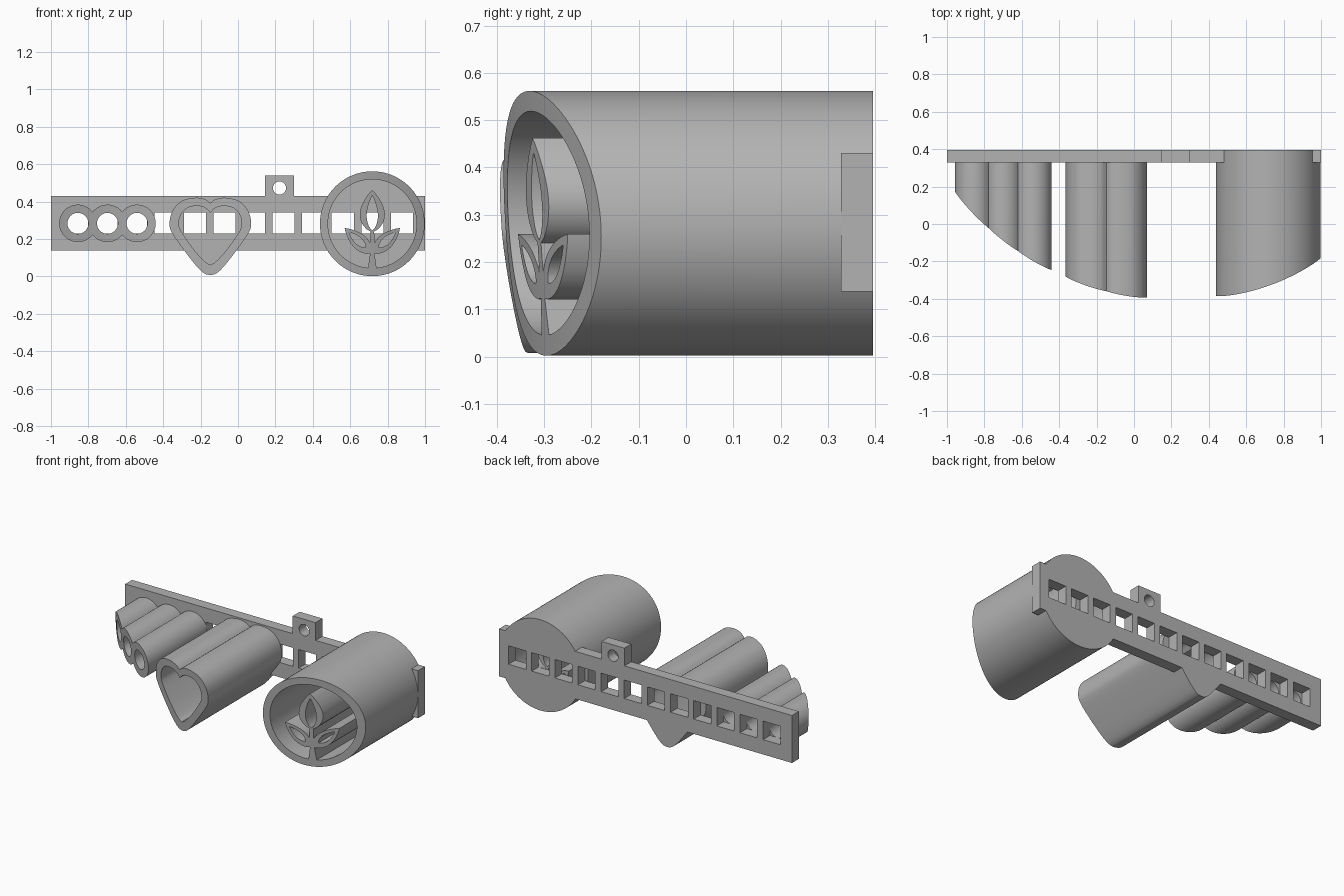
import bpy, bmesh
from math import sin, cos, pi
from mathutils import Vector

if "Cube" in bpy.data.objects:
    bpy.data.objects.remove(bpy.data.objects["Cube"])

BACK, FACE, FRONT = 0.395, 0.328, -0.6   # depths: plate back, plate face, rough tube end
MID = 0.284                              # height of the bar centre line
PITCH = 0.158

grey = bpy.data.materials.new("plain grey")
grey.use_nodes = True
grey.diffuse_color = (0.45, 0.45, 0.45, 1)
grey.node_tree.nodes["Principled BSDF"].inputs["Base Color"].default_value = (0.45, 0.45, 0.45, 1)


def prism(name, outline, y0, y1):
    """Extrude an (x, z) outline from y0 to y1."""
    bm = bmesh.new()
    face = bm.faces.new([bm.verts.new((x, y0, z)) for x, z in outline])
    out = bmesh.ops.extrude_face_region(bm, geom=[face])
    moved = [v for v in out["geom"] if isinstance(v, bmesh.types.BMVert)]
    bmesh.ops.translate(bm, verts=moved, vec=(0, y1 - y0, 0))
    bmesh.ops.recalc_face_normals(bm, faces=bm.faces)
    mesh = bpy.data.meshes.new(name)
    bm.to_mesh(mesh)
    bm.free()
    mesh.materials.append(grey)
    obj = bpy.data.objects.new(name, mesh)
    bpy.context.collection.objects.link(obj)
    return obj


def combine(obj, other, operation, keep=False):
    """Apply a boolean, then drop the helper."""
    mod = obj.modifiers.new("bool", "BOOLEAN")
    mod.operation, mod.solver, mod.object = operation, "EXACT", other
    bpy.context.view_layer.objects.active = obj
    bpy.ops.object.modifier_apply(modifier=mod.name)
    if not keep:
        bpy.data.objects.remove(other)


def rect(x, z, w, h):
    return [(x - w / 2, z - h / 2), (x + w / 2, z - h / 2), (x + w / 2, z + h / 2), (x - w / 2, z + h / 2)]


def circle(x, z, r, n=64):
    return [(x + r * cos(2 * pi * i / n), z + r * sin(2 * pi * i / n)) for i in range(n)]


def smooth(pts, steps=6):
    """Smooth open curve through the points."""
    p = [Vector(q) for q in pts]
    p = [2 * p[0] - p[1]] + p + [2 * p[-1] - p[-2]]
    out = []
    for a, b, c, d in zip(p, p[1:], p[2:], p[3:]):
        for i in range(steps):
            t = i / steps
            out.append(0.5 * (2 * b + (c - a) * t + (2 * a - 5 * b + 4 * c - d) * t ** 2
                              + (3 * b - a - 3 * c + d) * t ** 3))
    return out + [p[-2]]


def heart(half, x=-0.148):
    side = smooth(half)
    return [(x + q.x, q.y) for q in side] + [(x - q.x, q.y) for q in side[-2:0:-1]]


def leaf(base, tip, width, n=14):
    """Pointed oval from base to tip, fuller near the base."""
    a, b = Vector(base), Vector(tip)
    d = b - a
    side = Vector((-d.y, d.x)).normalized() * width
    ts = [i / n for i in range(n + 1)]
    left = [a + d * t + side * sin(pi * t ** 0.8) ** 0.85 if 0 < t < 1 else a + d * t for t in ts]
    right = [a + d * t - side * sin(pi * t ** 0.8) ** 0.85 for t in ts[1:-1]]
    return [tuple(q) for q in left + right[::-1]]


HEART_OUT = heart([(0, .393), (.03, .413), (.08, .421), (.15, .405), (.2, .355), (.218, .285),
                   (.2, .225), (.11, .1), (.057, .037), (.025, .013), (0, .008)])
HEART_IN = heart([(0, .34), (.03, .368), (.075, .377), (.125, .365), (.157, .33), (.168, .285),
                  (.155, .24), (.085, .14), (.03, .08), (0, .062)])
RING_X, RING_Z, RING_R = 0.718, 0.282, 0.28
RING_OUT = circle(RING_X, RING_Z, RING_R, 128)
RING_IN = circle(RING_X, RING_Z, 0.237, 128)

# Back plate: bar, hanging tab, and closed ends of the ring and heart tubes
plate = prism("back_plate", rect(0, MID, 2, 0.293), BACK, FACE)
for outline in (RING_OUT, HEART_OUT, rect(0.222, 0.48, 0.156, 0.12)):
    combine(plate, prism("helper", outline, BACK, FACE), "UNION")
combine(plate, prism("helper", circle(0.222, 0.473, 0.035, 32), 0.5, 0.2), "DIFFERENCE")
for i in range(12):
    window = rect(0.876 - i * PITCH, MID + 0.002, 0.118, 0.114)
    combine(plate, prism("helper", window, 0.5, 0.2), "DIFFERENCE")

# Large leaning drum that shapes all the front ends
drum = prism("front_trim_drum", circle(0, 0, 1.5, 360), -1.5, 1.5)
drum.rotation_euler = (pi / 2 + 0.064, 0, 0)
drum.location = (0.22, 1.5 - 0.377, 0)
drum.hide_render = True
bpy.context.view_layer.update()

# Ring tube and heart tube
ring = prism("ring_tube", RING_OUT, FACE, FRONT)
combine(ring, prism("helper", RING_IN, 0.5, FRONT - 0.1), "DIFFERENCE")
heart_tube = prism("heart_tube", HEART_OUT, FACE, FRONT)
combine(heart_tube, prism("helper", HEART_IN, 0.5, FRONT - 0.1), "DIFFERENCE")

# Three joined small tubes
centres = [-0.856 + i * PITCH for i in range(3)]
tubes = prism("triple_tube", circle(centres[0], MID, 0.1), FACE, FRONT)
for x in centres[1:]:
    combine(tubes, prism("helper", circle(x, MID, 0.1), FACE, FRONT), "UNION")
for x in centres:
    combine(tubes, prism("helper", circle(x, MID, 0.056), 0.5, FRONT - 0.1), "DIFFERENCE")

# Flower inside the ring: stem, bud, two leaves, each with a slit
c = RING_X
flower = prism("flower", [(c - .024, .035), (c + .024, .035), (c + .012, .12), (c + .01, .26),
                          (c - .01, .26), (c - .012, .12)], FACE, FRONT)
combine(flower, prism("helper", leaf((c, .235), (c, .462), .067), FACE, FRONT), "UNION")
for s in (-1, 1):
    combine(flower, prism("helper", leaf((c + s * .004, .125), (c + s * .148, .259), .042), FACE, FRONT), "UNION")
combine(flower, prism("helper", leaf((c, .246), (c, .432), .03), 0.5, FRONT - 0.1), "DIFFERENCE")
for s in (-1, 1):
    slit = leaf((c + s * .036, .156), (c + s * .124, .236), .02)
    combine(flower, prism("helper", slit, 0.5, FRONT - 0.1), "DIFFERENCE")

for obj in (ring, heart_tube, tubes, flower):
    combine(obj, drum, "INTERSECT", keep=True)
bpy.data.objects.remove(drum)

# Smooth walls, sharp rims
for obj in (plate, ring, heart_tube, tubes, flower):
    bpy.ops.object.select_all(action="DESELECT")
    obj.select_set(True)
    bpy.context.view_layer.objects.active = obj
    bpy.ops.object.shade_smooth_by_angle(angle=0.5)
